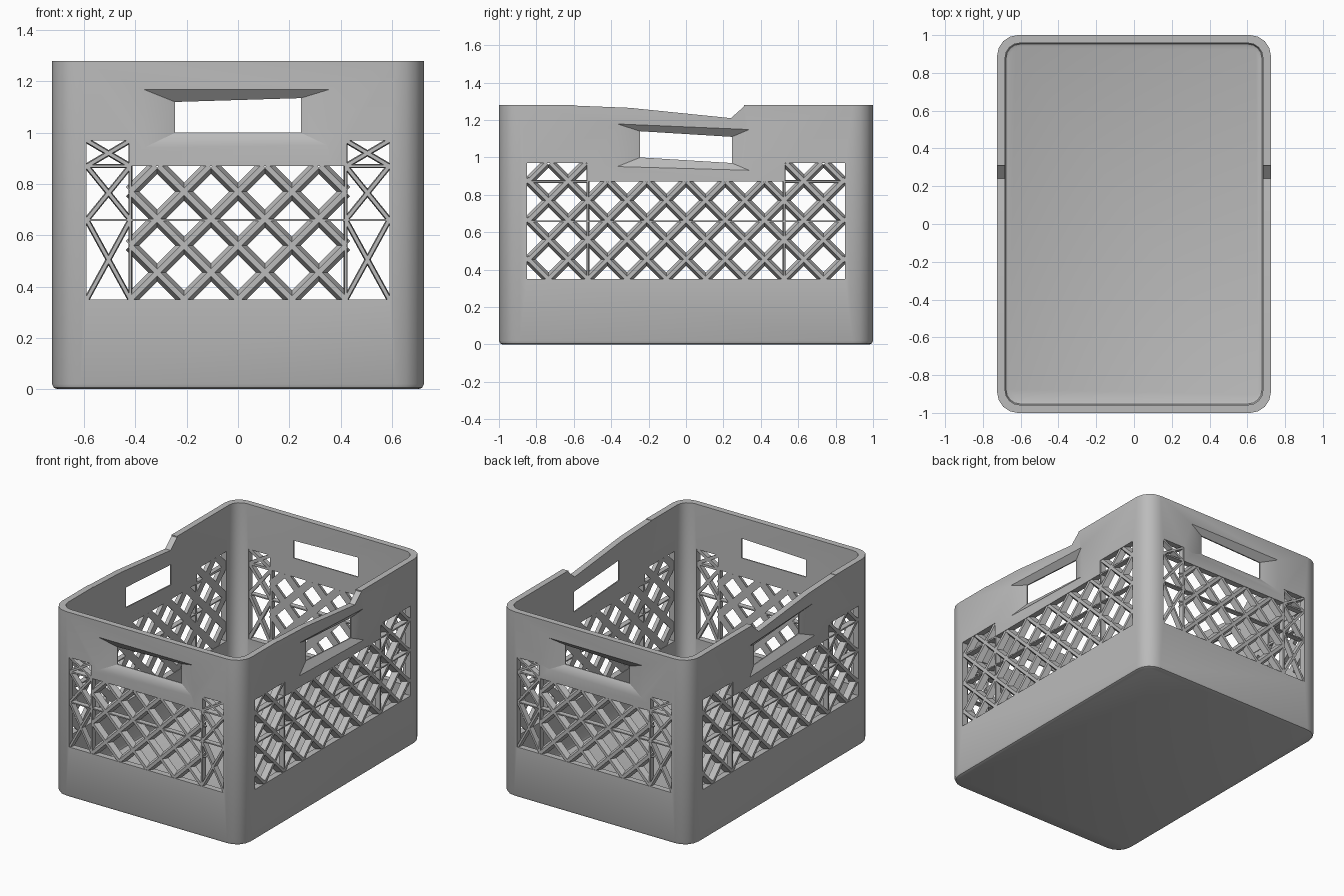
import bpy, bmesh
from mathutils import Vector

HX, HY, H, T = 0.725, 1.0, 1.28, 0.042   # half width, half length, height, wall

cube = bpy.data.objects.get("Cube")
if cube:
    bpy.data.objects.remove(cube, do_unlink=True)

grey = bpy.data.materials.new("grey_plastic")
grey.use_nodes = True
GREY = (0.5, 0.5, 0.5, 1)
grey.diffuse_color = GREY
grey.node_tree.nodes["Principled BSDF"].inputs["Base Color"].default_value = GREY

# Each wall maps (along, height, depth from its outer face) to space
WALLS = {
    "front": lambda u, z, d: Vector((u, -HY + d, z)),
    "back": lambda u, z, d: Vector((u, HY - d, z)),
    "left": lambda u, z, d: Vector((HX - d, u, z)),
    "right": lambda u, z, d: Vector((-HX + d, u, z)),
}


def finish(name, bm):
    bmesh.ops.recalc_face_normals(bm, faces=bm.faces)
    mesh = bpy.data.meshes.new(name)
    bm.to_mesh(mesh)
    bm.free()
    mesh.materials.append(grey)
    ob = bpy.data.objects.new(name, mesh)
    bpy.context.collection.objects.link(ob)
    return ob


def loft(bm, ring_a, ring_b):
    a = [bm.verts.new(p) for p in ring_a]
    b = [bm.verts.new(p) for p in ring_b]
    n = len(a)
    bm.faces.new(a)
    bm.faces.new(b)
    for i in range(n):
        bm.faces.new((a[i], a[(i + 1) % n], b[(i + 1) % n], b[i]))


def rounded_box(name, hx, hy, z0, z1, radius, foot):
    bm = bmesh.new()
    bmesh.ops.create_cube(bm, size=1)
    for v in bm.verts:
        v.co = ((2 * hx) * v.co.x, (2 * hy) * v.co.y, z0 if v.co.z < 0 else z1)
    upright = [e for e in bm.edges if abs(e.verts[0].co.z - e.verts[1].co.z) > 0.5]
    bmesh.ops.bevel(bm, geom=upright, offset=radius, segments=4, profile=0.5, affect='EDGES')
    base = [e for e in bm.edges if all(v.co.z < z0 + 0.01 for v in e.verts)]
    bmesh.ops.bevel(bm, geom=base, offset=foot, segments=2, profile=0.5, affect='EDGES')
    return finish(name, bm)


def carve(target, cutter):
    mod = target.modifiers.new("cut", 'BOOLEAN')
    mod.operation = 'DIFFERENCE'
    mod.solver = 'EXACT'
    mod.object = cutter
    cutter.hide_render = True
    bpy.context.view_layer.objects.active = target
    bpy.ops.object.modifier_apply(modifier=mod.name)
    bpy.data.objects.remove(cutter, do_unlink=True)


def carve_loft(target, place, pts_a, da, pts_b, db):
    bm = bmesh.new()
    loft(bm, [place(u, z, da) for u, z in pts_a], [place(u, z, db) for u, z in pts_b])
    carve(target, finish("cutter", bm))


# Hollow body with rounded corners
body = rounded_box("crate_body", HX, HY, 0, H, 0.11, 0.02)
carve(body, rounded_box("cavity", HX - T, HY - T, 0.04, H + 0.2, 0.08, 0.02))

# Sloping dip in the rim of both long walls
DIP = [(-0.6, H - 0.003), (-0.3, 1.265), (0.24, 1.21), (0.31, H - 0.008), (0.31, 1.4), (-0.6, 1.4)]
carve_loft(body, WALLS["left"], DIP, -0.1, DIP, 2 * HX + 0.1)

# Per wall direction: lattice outer end, inner division, handle hole and its recess
SPEC = {
    "short": (0.59, 0.42,
              [(-0.245, 1.0), (0.245, 1.0), (0.245, 1.135), (-0.245, 1.12)],
              [(-0.37, 0.94), (0.35, 0.95), (0.36, 1.17), (-0.37, 1.17)]),
    "long": (0.85, 0.525,
             [(-0.245, 1.0), (0.245, 0.97), (0.245, 1.11), (-0.245, 1.14)],
             [(-0.37, 0.95), (0.34, 0.93), (0.34, 1.15), (-0.37, 1.18)]),
}
LOW, MID, TOP, PEAK = 0.35, 0.66, 0.87, 0.97

for kind, wall, pair, span in (("short", "front", ("front", "back"), 2 * HY),
                               ("long", "left", ("left", "right"), 2 * HX)):
    end, div, hole, recess = SPEC[kind]
    window = [(-end, LOW), (end, LOW), (end, PEAK), (div, PEAK),
              (div, TOP), (-div, TOP), (-div, PEAK), (-end, PEAK)]
    for side in pair:
        place = WALLS[side]
        carve_loft(body, place, recess, -0.001, hole, 0.034)
        carve_loft(body, place, window, -0.1, window, 0.1)
        carve_loft(body, place, hole, -0.1, hole, 0.1)

bpy.ops.object.select_all(action='DESELECT')
body.select_set(True)
bpy.context.view_layer.objects.active = body
bpy.ops.object.shade_smooth_by_angle(angle=0.6)


def bar(bm, place, a, b, outer, inner):
    """Strut with a tapered section, narrow on the outer face."""
    a, b = Vector(a), Vector(b)
    along = (b - a).normalized()
    side = Vector((-along.y, along.x))
    rings = []
    for p in (a, b):
        section = ((outer, 0.003), (-outer, 0.003), (-inner, T - 0.003), (inner, T - 0.003))
        rings.append([place(*(p + side * w / 2), d) for w, d in section])
    loft(bm, *rings)


def diagonals(bm, place, u0, u1, z0, z1, start, pitch):
    """Criss-cross struts clipped to a rectangle."""
    for k in range(-12, 13):
        foot = start + k * pitch
        for s in (1, -1):
            lo, hi = sorted((foot, foot + s * (z1 - z0)))
            lo, hi = max(lo, u0), min(hi, u1)
            if hi - lo > 0.02:
                bar(bm, place, (lo, z0 + s * (lo - foot)), (hi, z0 + s * (hi - foot)), 0.02, 0.05)


# Open lattice in all four walls
for side, place in WALLS.items():
    kind = "short" if side in ("front", "back") else "long"
    end, div = SPEC[kind][:2]
    bm = bmesh.new()
    diagonals(bm, place, -div, div, LOW, TOP, div, 0.21)
    bar(bm, place, (-end, MID), (end, MID), 0.008, 0.008)
    for s in (-1, 1):
        u0, u1 = sorted((s * div, s * end))
        bar(bm, place, (s * div, LOW), (s * div, PEAK), 0.01, 0.016)
        bar(bm, place, (u0, TOP), (u1, TOP), 0.01, 0.016)
        if kind == "long":
            diagonals(bm, place, u0, u1, LOW, PEAK, div, 0.21)
        else:
            for z0, z1 in ((LOW, MID), (MID, TOP), (TOP, PEAK)):
                bar(bm, place, (u0, z0), (u1, z1), 0.014, 0.022)
                bar(bm, place, (u0, z1), (u1, z0), 0.014, 0.022)
    finish(side + "_lattice", bm)
